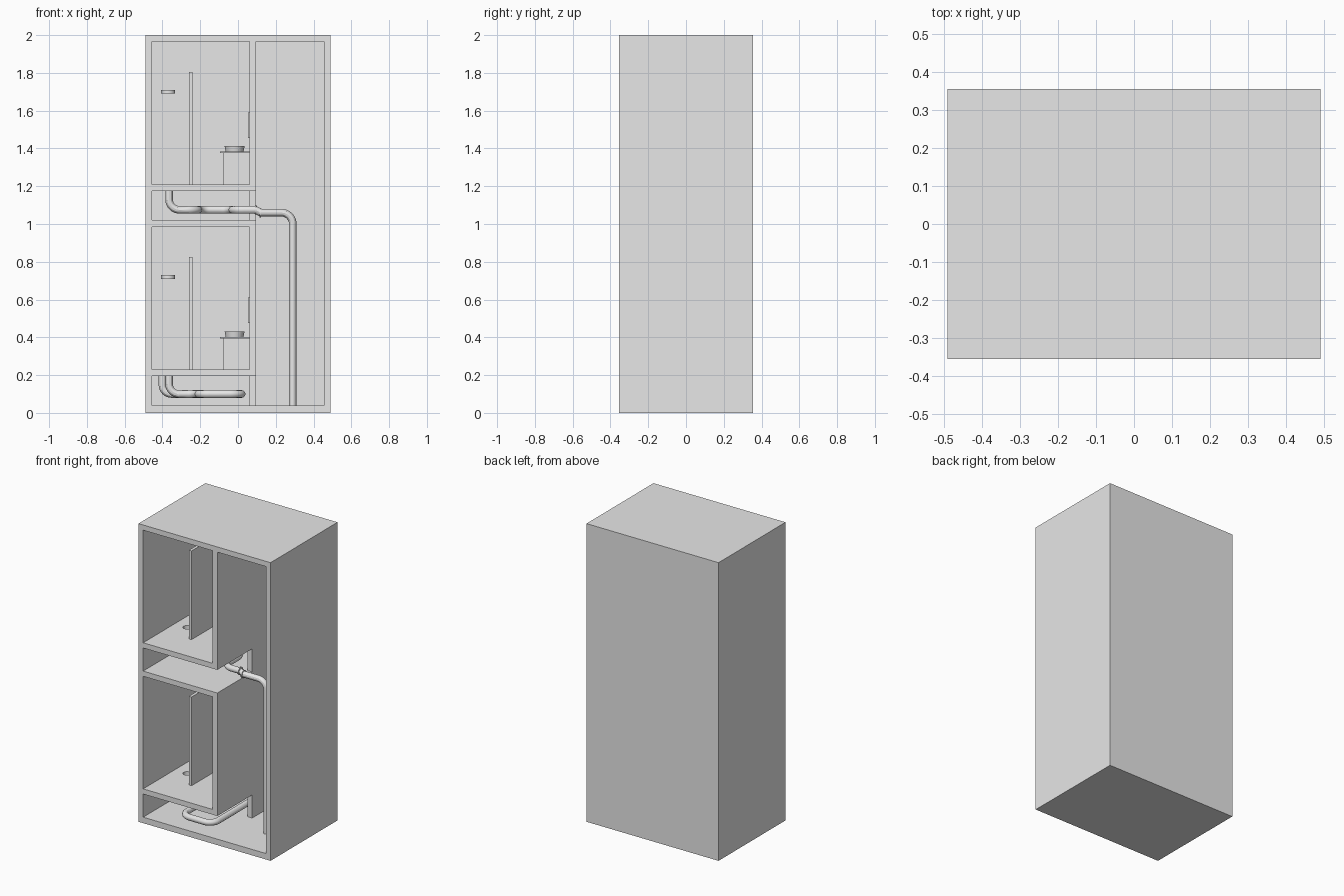
import bpy
from mathutils import Vector

old = bpy.data.objects.get("Cube")
if old:
    bpy.data.objects.remove(old, do_unlink=True)

grey = bpy.data.materials.new("light_grey")
grey.use_nodes = True
grey.diffuse_color = (0.8, 0.8, 0.8, 1)
grey.node_tree.nodes["Principled BSDF"].inputs["Base Color"].default_value = (0.8, 0.8, 0.8, 1)


def finish(name, smooth=False):
    ob = bpy.context.object
    ob.name = name
    ob.data.materials.clear()
    ob.data.materials.append(grey)
    if smooth:
        bpy.ops.object.shade_smooth_by_angle()
    return ob


def box(name, x, y, z):
    """Box from its (min, max) range on each axis."""
    bpy.ops.mesh.primitive_cube_add(size=1)
    ob = finish(name)
    for v in ob.data.vertices:
        v.co = [r[0] if c < 0 else r[1] for r, c in zip((x, y, z), v.co)]
    return ob


def cylinder(name, centre, radius, height, top=None, rotation=(0, 0, 0)):
    bpy.ops.mesh.primitive_cone_add(vertices=32, radius1=radius, radius2=top or radius,
                                    depth=height, location=centre, rotation=rotation)
    return finish(name, True)


def cut(target, cutter):
    """Subtract the cutter and discard it."""
    cutter.hide_render = True
    mod = target.modifiers.new("cut", "BOOLEAN")
    mod.operation, mod.solver, mod.object = "DIFFERENCE", "EXACT", cutter
    bpy.ops.object.select_all(action="DESELECT")
    bpy.context.view_layer.objects.active = target
    target.select_set(True)
    bpy.ops.object.modifier_apply(modifier=mod.name)
    bpy.data.objects.remove(cutter, do_unlink=True)


def pipe(name, corners, radius=0.02, bend=0.06):
    """Round tube through the corners, with a curved elbow at each."""
    pts = [Vector(c) for c in corners]
    path = [pts[0]]
    for a, b, c in zip(pts, pts[1:], pts[2:]):
        r = min(bend, (a - b).length * 0.48, (c - b).length * 0.48)
        p, q = b + (a - b).normalized() * r, b + (c - b).normalized() * r
        centre = p + q - b
        for i in range(9):
            d = p.lerp(q, i / 8) - centre
            path.append(centre + d.normalized() * r)
    path.append(pts[-1])
    curve = bpy.data.curves.new(name, "CURVE")
    curve.dimensions = "3D"
    curve.bevel_depth, curve.bevel_resolution = radius, 4
    curve.use_fill_caps = True
    spline = curve.splines.new("POLY")
    spline.points.add(len(path) - 1)
    for point, co in zip(spline.points, path):
        point.co = (*co, 1)
    ob = bpy.data.objects.new(name, curve)
    bpy.context.collection.objects.link(ob)
    bpy.ops.object.select_all(action="DESELECT")
    bpy.context.view_layer.objects.active = ob
    ob.select_set(True)
    bpy.ops.object.convert(target="MESH")
    return finish(name, True)


LEFT, DIV, SHAFT, RIGHT = -0.455, 0.06, 0.095, 0.455
FRONT, BACK = -0.4, 0.318
STOREY = 0.98
DRAIN_X, DRAIN_Y = -0.365, -0.02

# Open-fronted housing: shaft, then rooms with a service void under each
housing = box("housing", (-0.49, 0.49), (-0.355, 0.355), (0, 2))
cut(housing, box("cutter", (SHAFT, RIGHT), (FRONT, BACK), (0.04, 1.965)))
for base in (0, STOREY):
    cut(housing, box("cutter", (LEFT, DIV), (FRONT, BACK), (base + 0.23, base + 0.985)))
    cut(housing, box("cutter", (LEFT, DIV), (FRONT, BACK), (base + 0.04, base + 0.195)))
    cut(housing, box("cutter", (DIV - 0.02, SHAFT + 0.02), (FRONT, 0.015),
                     (base + 0.04, base + 0.195)))
    cut(housing, cylinder("cutter", (DRAIN_X, DRAIN_Y, base + 0.21), 0.025, 0.1))

# Fittings of each room
for level, base in (("lower", 0), ("upper", STOREY)):
    floor = base + 0.23
    box(level + "_partition", (-0.26, -0.24), (-0.15, BACK), (floor, floor + 0.595))
    box(level + "_vanity", (-0.08, DIV), (-0.05, 0.2), (floor, floor + 0.165))
    box(level + "_countertop", (-0.095, DIV), (-0.06, 0.21), (floor + 0.165, floor + 0.173))
    basin = cylinder(level + "_basin", (-0.018, 0.075, floor + 0.187), 0.047, 0.03, 0.053)
    cut(basin, cylinder("cutter", (-0.018, 0.075, floor + 0.2), 0.04, 0.04, 0.05))
    box(level + "_mirror", (0.052, DIV), (-0.02, 0.17), (floor + 0.245, floor + 0.38))
    cylinder(level + "_shower_head", (-0.37, 0.22, floor + 0.49), 0.037, 0.02)
    pipe(level + "_shower_arm", [(-0.37, 0.22, floor + 0.492), (-0.37, BACK, floor + 0.492)], 0.007)

# Upper drain, sleeve joint and riser in the shaft
z = 1.075
pipe("upper_drain", [(DRAIN_X, DRAIN_Y, 1.19), (DRAIN_X, DRAIN_Y, z), (-0.21, DRAIN_Y, z),
                     (-0.21, 0.1, z), (-0.03, 0.1, z), (-0.03, -0.11, z), (0.1, -0.11, z)])
for x, height in ((0.094, z), (0.118, 1.06)):
    cylinder("pipe_flange", (x, -0.11, height), 0.026, 0.008, rotation=(0, 1.5708, 0))
pipe("pipe_joint", [(0.09, -0.11, z), (0.122, -0.11, 1.06)])
pipe("shaft_riser", [(0.118, -0.11, 1.06), (0.29, -0.11, 1.06), (0.29, -0.11, 0.04)])

# Lower drain, looping to the front and then to the back
z = 0.1
pipe("lower_drain", [(DRAIN_X, DRAIN_Y, 0.21), (DRAIN_X, DRAIN_Y, z), (-0.21, DRAIN_Y, z),
                     (-0.21, -0.3, z), (0.02, -0.3, z), (0.02, BACK, z)])
pipe("lower_branch", [(-0.4, 0.15, 0.2), (-0.4, 0.15, z), (-0.21, 0.15, z), (-0.21, DRAIN_Y, z)])
